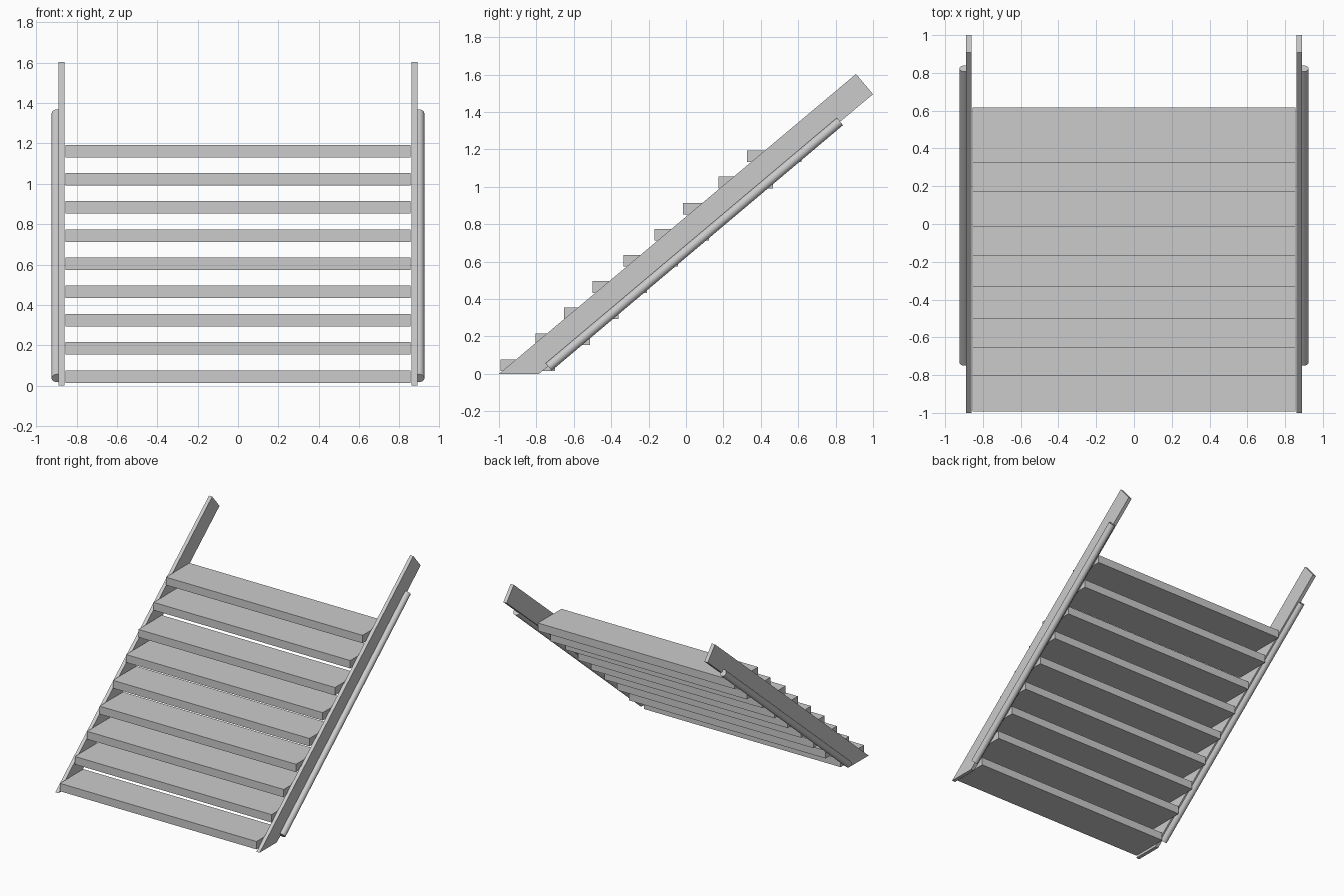
import bpy, bmesh
from mathutils import Vector

if "Cube" in bpy.data.objects:
    bpy.data.objects.remove(bpy.data.objects["Cube"])


def box(name, x0, x1, y0, y1, z0, z1):
    extrude_profile(name, [(y0, z0), (y1, z0), (y1, z1), (y0, z1)], x0, x1)


def extrude_profile(name, profile, x0, x1):
    """Extrude a side (y, z) profile along x."""
    bm = bmesh.new()
    face = bm.faces.new([bm.verts.new((x0, y, z)) for y, z in profile])
    ext = bmesh.ops.extrude_face_region(bm, geom=[face])
    verts = [v for v in ext["geom"] if isinstance(v, bmesh.types.BMVert)]
    bmesh.ops.translate(bm, vec=(x1 - x0, 0, 0), verts=verts)
    bmesh.ops.recalc_face_normals(bm, faces=bm.faces)
    mesh = bpy.data.meshes.new(name)
    bm.to_mesh(mesh)
    bm.free()
    bpy.context.collection.objects.link(bpy.data.objects.new(name, mesh))


def tube(name, start, end, radius):
    a, b = Vector(start), Vector(end)
    bpy.ops.mesh.primitive_cylinder_add(vertices=32, radius=radius,
                                        depth=(b - a).length, location=(a + b) / 2)
    ob = bpy.context.object
    ob.name = name
    ob.rotation_euler = (b - a).to_track_quat('Z', 'Y').to_euler()
    bpy.ops.object.shade_smooth_by_angle()


# Sloping side boards, each with a round pipe along its lower outer edge
board = [(-1.0, 0.0), (-0.786, 0.0), (1.0, 1.495), (0.909, 1.603)]
for side, s in (("left", -1), ("right", 1)):
    extrude_profile(side + "_stringer", board, s * 0.861, s * 0.889)
    tube(side + "_pipe", (s * 0.898, -0.734, 0.037), (s * 0.898, 0.823, 1.349), 0.0255)

# Treads, slightly uneven in setback
fronts = [-0.992, -0.805, -0.653, -0.50, -0.334, -0.169, -0.017, 0.173, 0.326]
for i, y in enumerate(fronts):
    z = 0.014 + i * 0.1397
    box(f"tread_{i + 1}", -0.855, 0.855, y, y + 0.292, z, z + 0.062)
